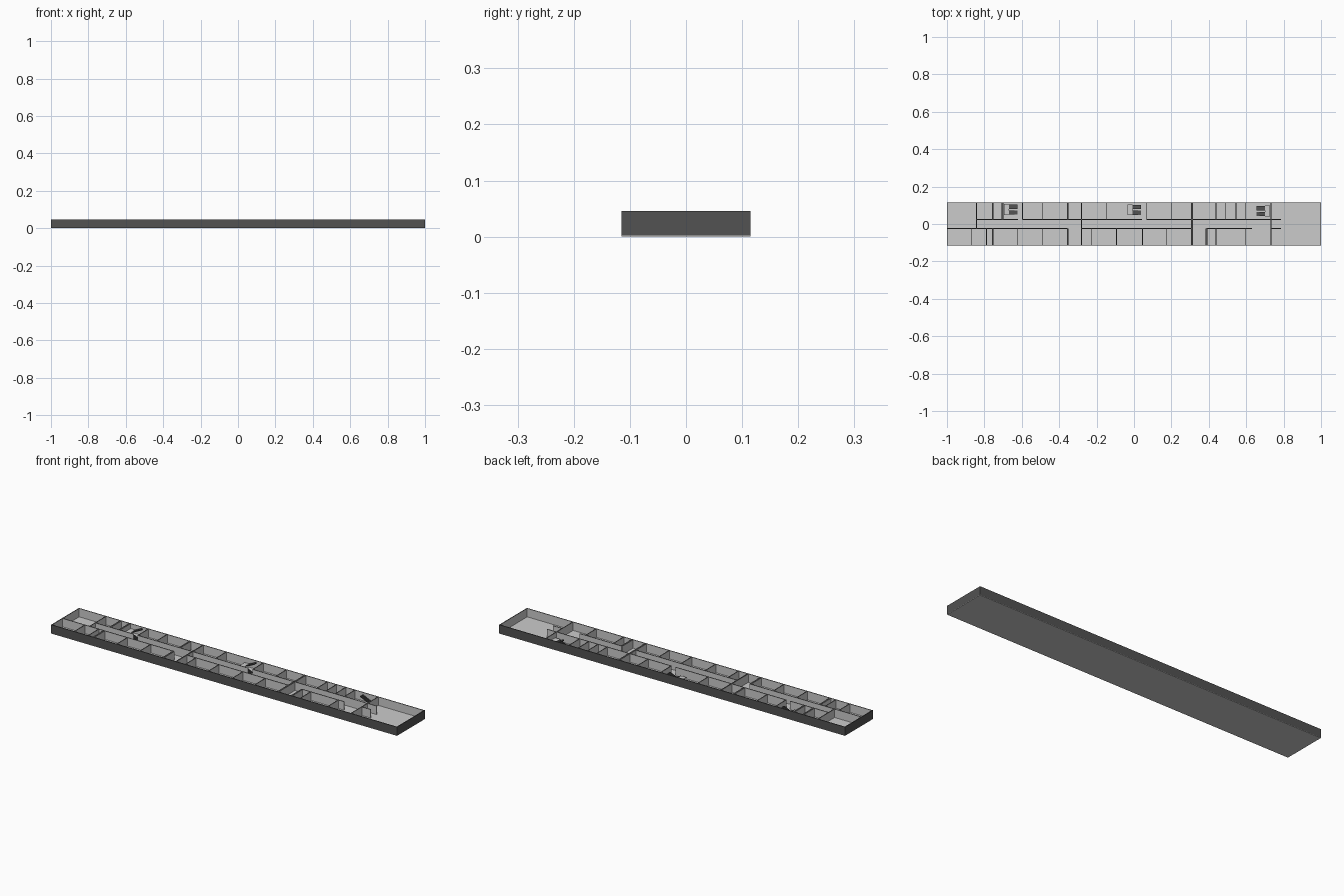
import bpy, bmesh

if "Cube" in bpy.data.objects:
    bpy.data.objects.remove(bpy.data.objects["Cube"])

W, D, H = 1.0, 0.115, 0.046      # half length, half depth, height
F = 0.002                        # floor thickness
C = 0.024                        # half corridor width
T = 0.004                        # thin wall thickness


def material(name, v):
    m = bpy.data.materials.new(name)
    m.diffuse_color = (v, v, v, 1)
    m.use_nodes = True
    m.node_tree.nodes["Principled BSDF"].inputs["Base Color"].default_value = m.diffuse_color
    return m


LIGHT = material("light grey", 0.60)
DARK = material("dark grey", 0.085)


def boxes(name, items, rule):
    """One object from (x0, x1, y0, y1, z0, z1) boxes; rule(normal, centre) -> dark?"""
    bm = bmesh.new()
    for x0, x1, y0, y1, z0, z1 in items:
        vs = bmesh.ops.create_cube(bm, size=1)["verts"]
        for v in vs:
            v.co.x = x0 if v.co.x < 0 else x1
            v.co.y = y0 if v.co.y < 0 else y1
            v.co.z = z0 if v.co.z < 0 else z1
    bm.normal_update()
    for f in bm.faces:
        f.material_index = int(rule(f.normal, f.calc_center_median()))
    me = bpy.data.meshes.new(name)
    bm.to_mesh(me)
    bm.free()
    me.materials.append(LIGHT)
    me.materials.append(DARK)
    ob = bpy.data.objects.new(name, me)
    bpy.context.collection.objects.link(ob)
    return ob


def dark_top(n, c):
    return n.z > 0.5


def dark_outside(n, c):
    return n.z > 0.5 or n.x * c.x + n.y * c.y > 0.5 * (abs(n.x) * W + abs(n.y) * D) and (
        abs(c.x) > W - 1e-4 or abs(c.y) > D - 1e-4)


# floor slab
boxes("floor", [(-W, W, -D, D, 0, F)], lambda n, c: False)

# outer walls: dark outside and on top, light inside
boxes("outer_walls", [
    (-W, W, -D, -D + T, F, H), (-W, W, D - T, D, F, H),
    (-W, -W + T, -D + T, D - T, F, H), (W - T, W, -D + T, D - T, F, H)], dark_outside)


def cross(x, y0, y1, t=T):
    return (x - t / 2, x + t / 2, y0, y1, F, H)


def along(x0, x1, y):
    return (x0, x1, y - T / 2, y + T / 2, F, H)


# corridor walls with gaps at stairs and lobbies
boxes("corridor_walls",
      [along(a, b, C) for a, b in ((-0.842, -0.62), (-0.596, 0.042), (0.068, 0.785))] +
      [along(a, b, -C) for a, b in ((-W + T, -0.355), (-0.28, 0.31), (0.388, 0.63), (0.732, 0.785))],
      dark_top)

E = D - T
THICK = 0.009
# partitions on the back side
back = [cross(x, C, E) for x in (-0.596, -0.488, -0.146, 0.068, 0.202, 0.438, 0.491, 0.545, 0.598)]
back += [cross(x, C, E, THICK) for x in (-0.756, -0.703, -0.355)]
boxes("back_partitions", back, dark_top)

# partitions on the front side
front = [cross(x, -E, -C) for x in (-0.868, -0.788, -0.622, -0.488, -0.226, -0.093, 0.046, 0.175, 0.438, 0.598)]
front += [cross(x, -E, -C, THICK) for x in (-0.756, -0.355, 0.388)]
boxes("front_partitions", front, dark_top)

# walls that cross the corridor
boxes("cross_walls", [cross(-0.842, -C, E), cross(-0.28, -E, E, 0.006),
                      cross(0.31, -E, E, THICK), cross(0.732, -E, E)], dark_top)


# half-turn staircases: a landing plus a lower and an upper flight
def stair(name, x, y, d, steps=8):
    mid = H / 2
    run = 0.045 / steps
    rise = (mid - F) / steps
    a, b = sorted((x, x + d * 0.027))
    boxes(name + "_landing", [(a, b, y - 0.058, y, mid - 0.003, mid)], lambda n, c: False)
    treads = []
    for i in range(steps):
        p, q = sorted((x + d * (0.027 + i * run), x + d * (0.027 + (i + 1) * run)))
        up = mid + (i + 1) * rise
        down = mid - i * rise
        treads.append((p, q, y - 0.026, y - 0.004, up - 2 * rise, up))
        treads.append((p, q, y - 0.056, y - 0.034, max(F, down - 2 * rise), down))
    boxes(name + "_flights", treads, lambda n, c: True)


stair("left_stair", -0.695, 0.107, 1)
stair("middle_stair", -0.035, 0.105, 1)
stair("right_stair", 0.727, 0.099, -1)
